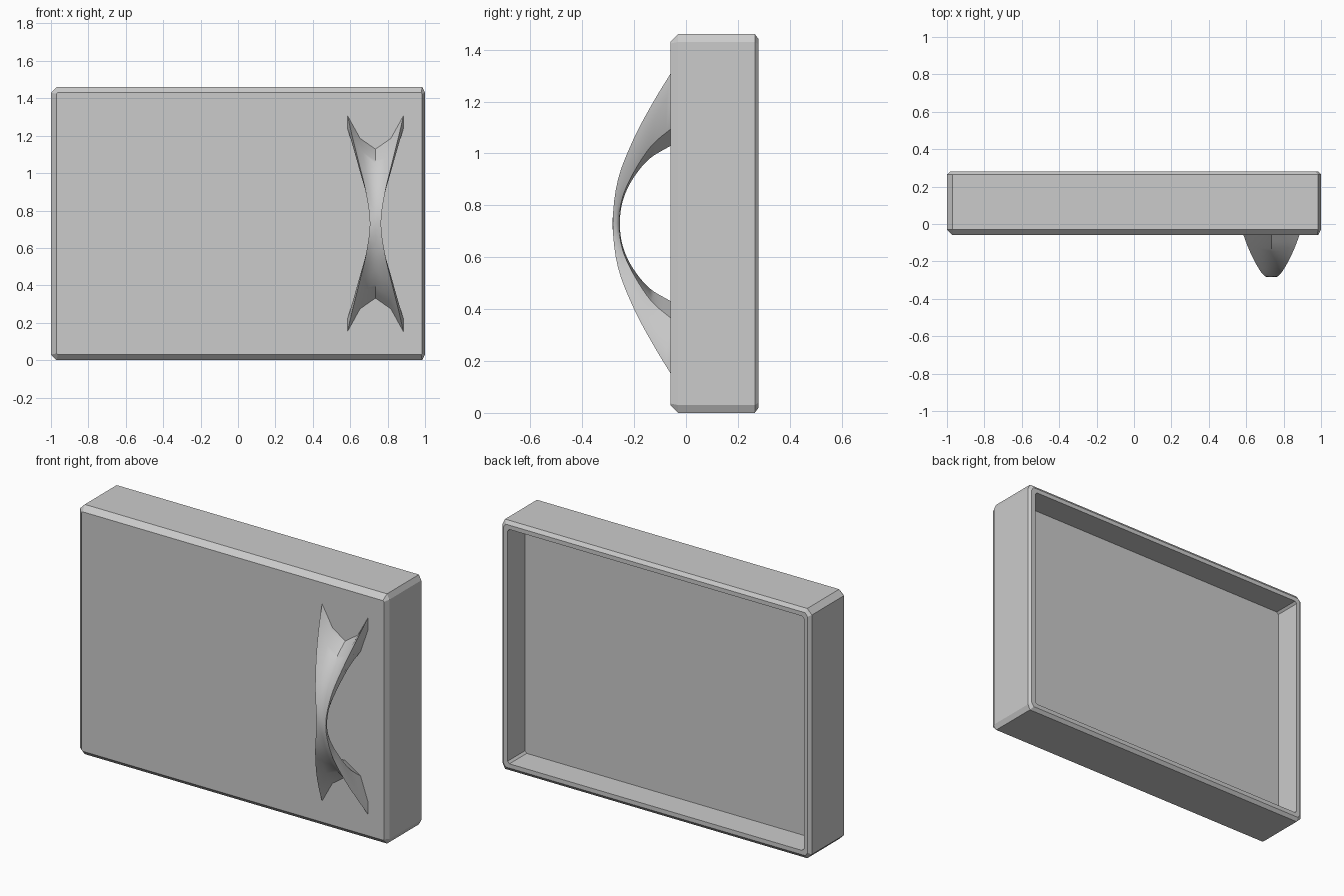
import bpy, bmesh
from mathutils import Vector

if "Cube" in bpy.data.objects:
    bpy.data.objects.remove(bpy.data.objects["Cube"])

HEIGHT = 1.46
MID_Z = HEIGHT / 2


def make_object(name, bm):
    bmesh.ops.recalc_face_normals(bm, faces=bm.faces[:])
    mesh = bpy.data.meshes.new(name)
    bm.to_mesh(mesh)
    bm.free()
    obj = bpy.data.objects.new(name, mesh)
    bpy.context.collection.objects.link(obj)
    return obj


def loft(name, rings):
    """Skin a list of closed rings and cap both ends."""
    bm = bmesh.new()
    loops = [[bm.verts.new(p) for p in ring] for ring in rings]
    n = len(loops[0])
    for a, b in zip(loops, loops[1:]):
        for i in range(n):
            j = (i + 1) % n
            bm.faces.new((a[i], a[j], b[j], b[i]))
    bm.faces.new(loops[0])
    bm.faces.new(loops[-1])
    return make_object(name, bm)


def outline(y, left, right, vert, cl, cr, cz):
    """Rectangle with clipped corners, inset from the full panel size."""
    x0, x1, z0, z1 = -1 + left, 1 - right, vert, HEIGHT - vert
    pts = [(x0 + cl, z0), (x1 - cr, z0), (x1, z0 + cz), (x1, z1 - cz),
           (x1 - cr, z1), (x0 + cl, z1), (x0, z1 - cz), (x0, z0 + cz)]
    return [(x, y, z) for x, z in pts]


# drawer front: bevelled slab with a shallow recess in the back
loft("drawer_front", [
    outline(-0.06, 0.03, 0.015, 0.03, 0.006, 0.006, 0.006),
    outline(-0.03, 0.0, 0.0, 0.0, 0.03, 0.015, 0.03),
    outline(0.265, 0.0, 0.0, 0.0, 0.03, 0.015, 0.03),
    outline(0.28, 0.018, 0.015, 0.02, 0.015, 0.015, 0.02),
    outline(0.28, 0.042, 0.042, 0.045, 0.012, 0.012, 0.012),
    outline(0.12, 0.042, 0.042, 0.045, 0.012, 0.012, 0.012),
])

# handle rails: (half width, y, distance from mid height), panel to middle
front_tip = [(.15, -.058, .58), (.125, -.125, .47), (.09, -.20, .33), (.052, -.262, .17), (.030, -.282, 0)]
front_mid = [(0, -.058, .40), (0, -.13, .34), (0, -.20, .25), (0, -.255, .135), (0, -.284, 0)]
back_tip = [(.15, -.058, .51), (.12, -.12, .41), (.085, -.19, .285), (.048, -.248, .15), (.028, -.268, 0)]
back_side = [(.10, -.058, .365), (.08, -.133, .30), (.055, -.20, .20), (.032, -.245, .10), (.018, -.258, 0)]
back_mid = [(0, -.058, .30), (0, -.14, .25), (0, -.203, .175), (0, -.243, .09), (0, -.255, 0)]
front_side = [tuple(b[k] + (a[k] - b[k]) * w for k, w in enumerate((.55, .32, .32)))
              for a, b in zip(front_tip, front_mid)]


def smooth_rail(points, steps=4):
    """Mirror a rail about mid height and resample with a smooth spline."""
    p = [Vector(q) for q in points]
    p += [Vector((q.x, q.y, -q.z)) for q in reversed(p[:-1])]
    p = [2 * p[0] - p[1]] + p + [2 * p[-1] - p[-2]]
    out = []
    for i in range(1, len(p) - 2):
        a, b, c, d = p[i - 1:i + 3]
        for s in range(steps):
            t = s / steps
            out.append(0.5 * (2 * b + (c - a) * t + (2 * a - 5 * b + 4 * c - d) * t * t
                              + (3 * b - a - 3 * c + d) * t ** 3))
    out.append(p[-2])
    return out


# pull handle: crescent cross-section that pinches at the middle
section = [(front_tip, -1), (front_side, -1), (front_mid, 1), (front_side, 1), (front_tip, 1),
           (back_tip, 1), (back_side, 1), (back_mid, 1), (back_side, -1), (back_tip, -1)]
rails = [[(0.735 + side * q.x, q.y, MID_Z + q.z) for q in smooth_rail(rail)]
         for rail, side in section]
handle = loft("pull_handle", list(zip(*rails)))
bpy.context.view_layer.objects.active = handle
handle.select_set(True)
bpy.ops.object.shade_smooth_by_angle(angle=0.7)
